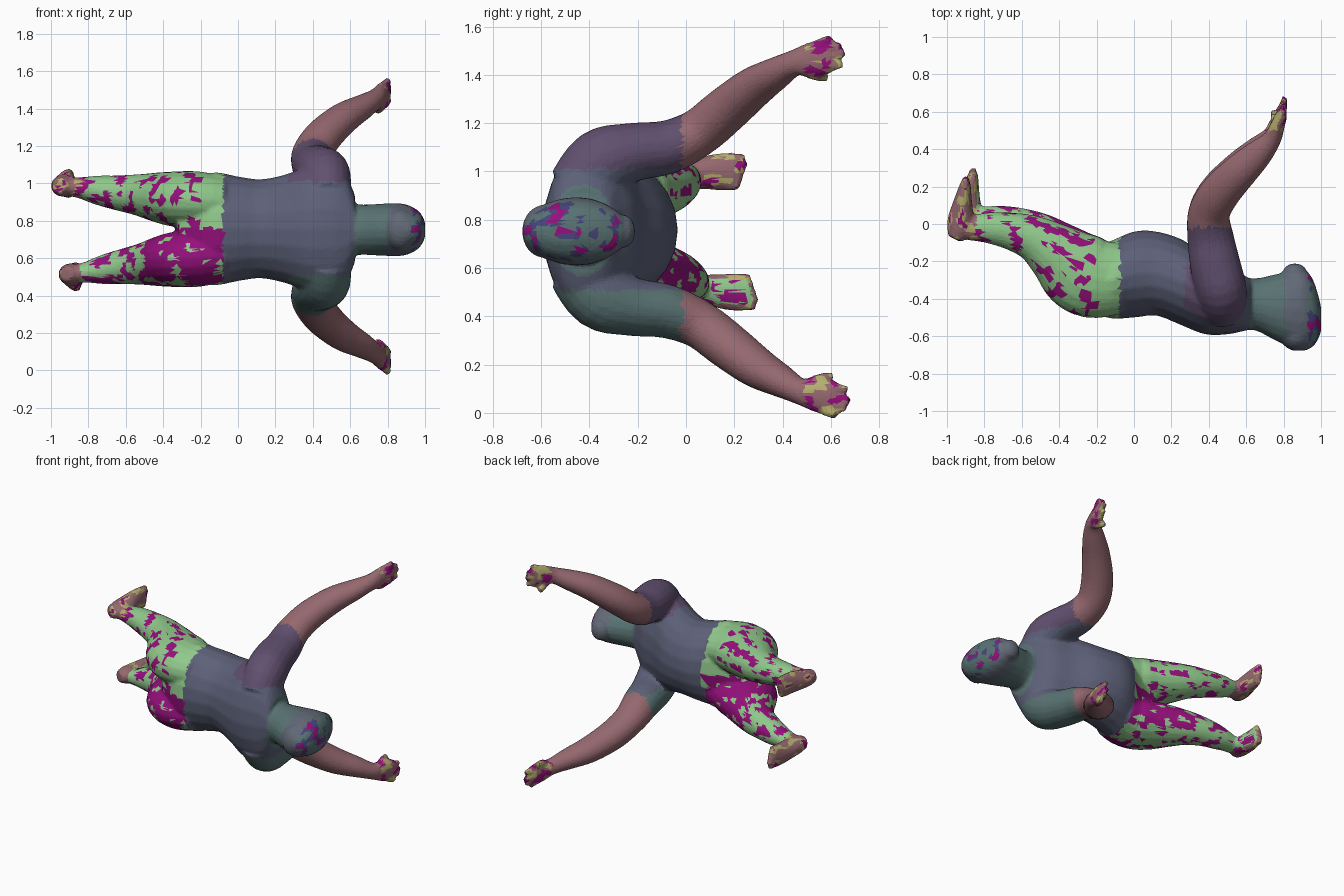
import bpy, bmesh, math
from mathutils import Vector, noise

if "Cube" in bpy.data.objects:
    bpy.data.objects.remove(bpy.data.objects["Cube"])

MID = 0.76           # the body's plane of symmetry in z
work = bmesh.new()   # rough overlapping volumes, fused later


def catmull(a, b, c, d, t):
    return [0.5 * (2 * q + (r - p) * t + (2 * p - 5 * q + 4 * r - s) * t * t
                   + (3 * q - p - 3 * r + s) * t ** 3) for p, q, r, s in zip(a, b, c, d)]


def loft(rows, straight=None, steps=4, sides=20):
    """Closed tube; row = x, y, z, radius in z, radius across. straight = fixed section normal."""
    n = len(rows)
    pts = []
    for i in range(n - 1):
        q = [rows[max(0, min(n - 1, i + k))] for k in (-1, 0, 1, 2)]
        pts += [catmull(*q, s / steps) for s in range(steps)]
    pts.append(list(rows[-1]))
    rings = []
    for i, p in enumerate(pts):
        tan = straight or (Vector(pts[min(i + 1, len(pts) - 1)][:3]) - Vector(pts[max(i - 1, 0)][:3]))
        tan = Vector(tan).normalized()
        u = Vector((0, 0, 1))
        u = (u - tan * u.dot(tan)).normalized()
        v = tan.cross(u)
        ring = []
        for k in range(sides):
            a = 2 * math.pi * k / sides
            ring.append(work.verts.new(Vector(p[:3]) + u * p[3] * math.cos(a) + v * p[4] * math.sin(a)))
        rings.append(ring)
    faces = [work.faces.new(rings[0][::-1]), work.faces.new(rings[-1])]
    for r, s in zip(rings, rings[1:]):
        for k in range(sides):
            j = (k + 1) % sides
            faces.append(work.faces.new((r[k], r[j], s[j], s[k])))
    bmesh.ops.recalc_face_normals(work, faces=faces)


def blob(c, r):
    m = bmesh.ops.create_icosphere(work, subdivisions=3, radius=1)
    for v in m['verts']:
        v.co = Vector(c) + Vector(v.co[i] * r[i] for i in range(3))


# Torso
loft([(x, y, MID - 0.003, hz, hy) for x, y, hz, hy in [
    (-0.32, -0.28, 0.21, 0.13), (-0.15, -0.30, 0.30, 0.20), (0.0, -0.27, 0.28, 0.23),
    (0.12, -0.265, 0.265, 0.225), (0.25, -0.31, 0.29, 0.23), (0.38, -0.375, 0.335, 0.215),
    (0.5, -0.40, 0.34, 0.19), (0.575, -0.42, 0.29, 0.155), (0.625, -0.43, 0.18, 0.135)]], (1, 0, 0))

# Neck and head
loft([(x, y, 0.752, hz, hy) for x, y, hz, hy in [
    (0.54, -0.42, 0.15, 0.14), (0.65, -0.43, 0.135, 0.14), (0.75, -0.445, 0.138, 0.175),
    (0.84, -0.455, 0.142, 0.205), (0.90, -0.46, 0.135, 0.22), (0.945, -0.47, 0.115, 0.195),
    (0.975, -0.49, 0.09, 0.145), (1.0, -0.51, 0.045, 0.07)]], (1, 0, 0))
blob((0.86, -0.26, 0.752), (0.065, 0.05, 0.07))   # face
blob((0.87, -0.59, 0.752), (0.09, 0.09, 0.11))    # back of head

# Arms with hands, one on each side of the symmetry plane
for s in (1, -1):
    dz = 0.01 if s < 0 else 0.0
    dy = 0.02 if s < 0 else 0.0

    def at(p):
        f = max(0, min(1, (p[1] + 0.1) / 0.5))
        z = p[2] if s > 0 else 2 * MID - p[2] + 2 * dz * f
        return (p[0], p[1] + dy * f, z) + tuple(p[3:])

    loft([at(p) for p in [
        (0.475, -0.44, 0.92, 0.14, 0.13), (0.465, -0.35, 1.035, 0.145, 0.138),
        (0.435, -0.22, 1.08, 0.122, 0.135), (0.41, -0.08, 1.1, 0.112, 0.125),
        (0.40, 0.05, 1.16, 0.10, 0.112), (0.455, 0.16, 1.25, 0.096, 0.108),
        (0.56, 0.275, 1.345, 0.085, 0.096), (0.66, 0.37, 1.405, 0.068, 0.078),
        (0.735, 0.45, 1.45, 0.055, 0.052), (0.765, 0.52, 1.465, 0.072, 0.04),
        (0.785, 0.575, 1.475, 0.075, 0.033), (0.79, 0.60, 1.48, 0.065, 0.026)]])
    # Fingers and thumb
    for z0, y1, z1 in [(1.53, 0.60, 1.555), (1.50, 0.645, 1.525), (1.47, 0.66, 1.49), (1.43, 0.65, 1.445)]:
        loft([at(p) for p in [(0.785, 0.55, z0, 0.021, 0.022), (0.797, (0.57 + y1) / 2, (z0 + z1) / 2, 0.021, 0.022),
                              (0.807, y1, z1, 0.016, 0.016)]], sides=10)
    loft([at(p) for p in [(0.76, 0.48, 1.43, 0.03, 0.03), (0.755, 0.54, 1.40, 0.026, 0.026),
                          (0.745, 0.59, 1.388, 0.017, 0.017)]], sides=10)

# Legs with feet; the lower one is bent slightly further
for s in (1, -1):
    def leg(p):
        f = max(0, min(1, -(p[0] + 0.25) / 0.65))
        if s > 0:
            return p
        return (p[0] + 0.04 * f, p[1] + 0.045 * f, 2 * MID - 0.01 - p[2] - 0.01 * f) + tuple(p[3:])

    loft([leg(p) for p in [
        (-0.08, -0.29, 0.90, 0.14, 0.19), (-0.22, -0.29, 0.912, 0.152, 0.215),
        (-0.32, -0.235, 0.915, 0.15, 0.21), (-0.42, -0.155, 0.925, 0.135, 0.165),
        (-0.53, -0.08, 0.938, 0.112, 0.125), (-0.65, -0.04, 0.95, 0.093, 0.102),
        (-0.76, -0.022, 0.965, 0.077, 0.086), (-0.86, -0.02, 0.978, 0.054, 0.07),
        (-0.95, -0.02, 0.985, 0.05, 0.06)]])
    loft([leg(p) for p in [
        (-0.96, -0.08, 0.985, 0.04, 0.04), (-0.938, -0.03, 0.985, 0.056, 0.065),
        (-0.925, 0.04, 0.99, 0.063, 0.068), (-0.915, 0.12, 0.998, 0.075, 0.05),
        (-0.905, 0.19, 1.0, 0.08, 0.034), (-0.9, 0.225, 1.0, 0.07, 0.026)]])
    for k in range(5):  # toes
        z = 0.94 + 0.03 * k
        blob(leg((-0.9, 0.235 - 0.01 * abs(k - 3), z)), (0.022, 0.022, 0.018))

# Fuse the volumes into one skin and soften the joins
mesh = bpy.data.meshes.new("rough_body")
work.to_mesh(mesh)
work.free()
rough = bpy.data.objects.new("rough_body", mesh)
bpy.context.collection.objects.link(rough)
m = rough.modifiers.new("fuse", 'REMESH')
m.mode, m.voxel_size = 'VOXEL', 0.011
m = rough.modifiers.new("soften", 'SMOOTH')
m.factor, m.iterations = 0.5, 6
m = rough.modifiers.new("facets", 'DECIMATE')
m.ratio = 0.2
dg = bpy.context.evaluated_depsgraph_get()
skin = bpy.data.meshes.new_from_object(rough.evaluated_get(dg))
bpy.data.objects.remove(rough)

# Colours
colours = {
    "slate": (0.11, 0.12, 0.19), "plum": (0.12, 0.08, 0.16), "teal": (0.10, 0.17, 0.17),
    "mauve": (0.30, 0.14, 0.16), "green": (0.28, 0.58, 0.26), "magenta": (0.30, 0.005, 0.20),
    "straw": (0.45, 0.42, 0.15), "navy": (0.06, 0.06, 0.20), "dusk": (0.12, 0.14, 0.18)}
names = list(colours)
skin.materials.clear()
for n, c in colours.items():
    mat = bpy.data.materials.new(n)
    mat.diffuse_color = (*c, 1)
    mat.use_nodes = True
    mat.node_tree.nodes["Principled BSDF"].inputs["Base Color"].default_value = mat.diffuse_color
    skin.materials.append(mat)


def region(c):
    """Part name and colour for a point on the skin."""
    side = "upper" if c.z > MID else "lower"
    v = noise.noise(c * 18)
    if c.x < -0.08:
        if c.x < -0.84:
            return side + "_foot", "mauve" if v < 0.1 else "straw" if v < 0.35 else "magenta"
        if c.z > MID:  # mostly green
            return side + "_leg", "green" if v < 0.2 or c.x > -0.2 else "magenta"
        calf = c.x < -0.5 or c.z < 0.5 and c.y > -0.35
        return side + "_leg", "green" if v < (0.12 if calf else -0.3) else "magenta"
    if c.x > 0.25 and c.y > -0.02:
        if c.y > 0.5:
            return side + "_hand", "straw" if v < -0.1 else "magenta" if v > 0.2 else "mauve"
        return side + "_forearm", "mauve"
    if c.x > 0.62:
        if c.x > 0.93:
            return "head", "teal" if v < 0 else "navy" if v < 0.2 else "magenta"
        return "head", "teal" if c.x < 0.8 else "dusk"
    if c.x > 0.27 and abs(c.z - MID) > 0.25:
        return side + "_shoulder", "plum" if c.z > MID else "teal"
    return "torso", "slate"


# Split the skin into named parts
parts = {}
for p in skin.polygons:
    part, col = region(p.center)
    p.material_index = names.index(col)
    p.use_smooth = False
    parts.setdefault(part, set()).add(p.index)
for part, keep in parts.items():
    bm = bmesh.new()
    bm.from_mesh(skin)
    bmesh.ops.delete(bm, geom=[f for f in bm.faces if f.index not in keep], context='FACES')
    me = skin.copy()
    me.name = part
    bm.to_mesh(me)
    bm.free()
    bpy.context.collection.objects.link(bpy.data.objects.new(part, me))
bpy.data.meshes.remove(skin)
